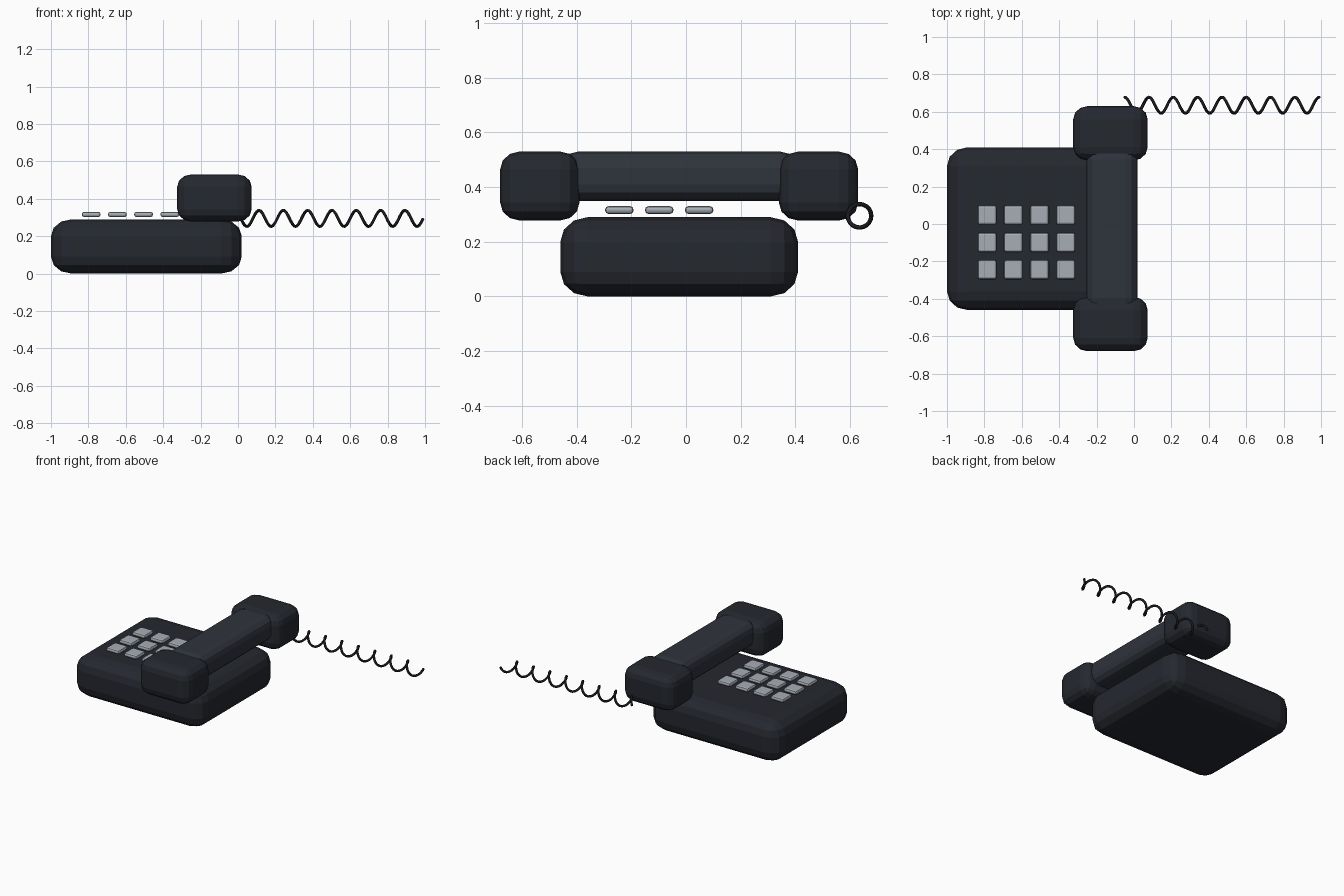
import bpy, bmesh
from math import cos, sin, tau
from mathutils import Vector

if "Cube" in bpy.data.objects:
    bpy.data.objects.remove(bpy.data.objects["Cube"])


def material(name, rgb):
    m = bpy.data.materials.new(name)
    m.diffuse_color = (*rgb, 1)
    m.use_nodes = True
    m.node_tree.nodes["Principled BSDF"].inputs["Base Color"].default_value = m.diffuse_color
    return m


BODY = material("charcoal", (0.018, 0.021, 0.028))
GRIP = material("slate", (0.028, 0.033, 0.045))
KEYS = material("light_grey", (0.38, 0.42, 0.46))
CORD = material("black", (0.01, 0.01, 0.012))


def rounded_box(name, lo, hi, bevel, mat, segments=3):
    """Box between two corners; edge rounding may differ per axis."""
    lo, hi, bevel = Vector(lo), Vector(hi), Vector(bevel)
    size = hi - lo
    bm = bmesh.new()
    bmesh.ops.create_cube(bm, size=1)
    bmesh.ops.scale(bm, verts=bm.verts, vec=[s / b for s, b in zip(size, bevel)])
    bmesh.ops.bevel(bm, geom=bm.edges[:], offset=1, segments=segments,
                    profile=0.5, affect='EDGES', clamp_overlap=True)
    bmesh.ops.scale(bm, verts=bm.verts, vec=bevel)
    me = bpy.data.meshes.new(name)
    bm.to_mesh(me)
    bm.free()
    me.materials.append(mat)
    ob = bpy.data.objects.new(name, me)
    ob.location = (lo + hi) / 2
    bpy.context.collection.objects.link(ob)
    return ob


# Phone body
rounded_box("base", (-1, -0.46, 0), (0.02, 0.41, 0.29), (0.11, 0.10, 0.09), BODY)

# Handset: grip with an earpiece and a mouthpiece
rounded_box("handset_grip", (-0.255, -0.46, 0.35), (0.02, 0.41, 0.53),
            (0.065, 0.065, 0.06), GRIP)
for name, y0, y1 in (("mouthpiece", -0.68, -0.39), ("earpiece", 0.34, 0.63)):
    rounded_box(name, (-0.325, y0, 0.278), (0.073, y1, 0.53), (0.075, 0.07, 0.065), BODY)

# Keypad, four columns by three rows
for col in range(4):
    for row in range(3):
        x, y = -0.785 + 0.14 * col, 0.048 - 0.146 * row
        rounded_box(f"key_{col}_{row}", (x - 0.05, y - 0.052, 0.302),
                    (x + 0.05, y + 0.052, 0.33), (0.012, 0.012, 0.012), KEYS, 2)

# Coiled cord running out from the earpiece
TURNS, STEPS = 8, 20
curve = bpy.data.curves.new("coiled_cord", 'CURVE')
curve.dimensions = '3D'
curve.bevel_depth = 0.008
curve.bevel_resolution = 2
curve.use_fill_caps = True
spline = curve.splines.new('POLY')
spline.points.add(TURNS * STEPS)
for i, p in enumerate(spline.points):
    a = tau * i / STEPS
    p.co = (-0.05 + 0.13 * i / STEPS, 0.635 + 0.043 * cos(a), 0.295 + 0.043 * sin(a), 1)
spline.use_smooth = True
curve.materials.append(CORD)
bpy.context.collection.objects.link(bpy.data.objects.new("coiled_cord", curve))
